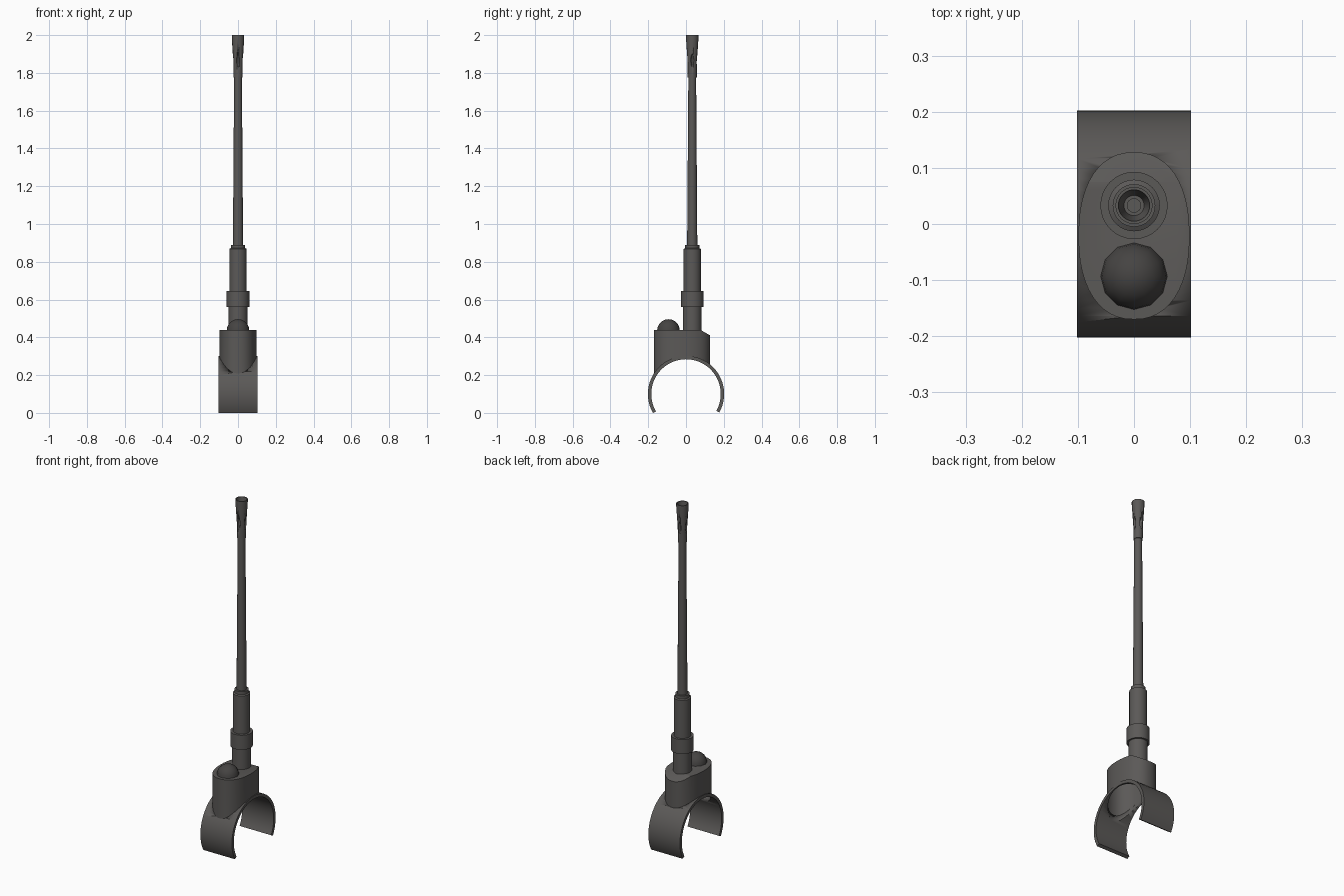
import bpy, bmesh, math
from math import sin, cos, pi, sqrt
from mathutils import Vector

if "Cube" in bpy.data.objects:
    bpy.data.objects.remove(bpy.data.objects["Cube"])

ARC_Z = 0.1       # height of the clamp axis
ROD_Y = 0.033     # position of the rod axis


def material(name, colour):
    m = bpy.data.materials.new(name)
    m.use_nodes = True
    m.diffuse_color = colour
    m.node_tree.nodes["Principled BSDF"].inputs["Base Color"].default_value = colour
    return m


GREY = material("gunmetal grey", (0.105, 0.1, 0.096, 1))
DARK = material("dark grey", (0.06, 0.057, 0.055, 1))


def finish(name, bm, mat=GREY, recalc=True):
    if recalc:
        bmesh.ops.recalc_face_normals(bm, faces=bm.faces)
    me = bpy.data.meshes.new(name)
    bm.to_mesh(me)
    bm.free()
    ob = bpy.data.objects.new(name, me)
    bpy.context.collection.objects.link(ob)
    me.materials.append(mat)
    bpy.ops.object.select_all(action="DESELECT")
    ob.select_set(True)
    bpy.context.view_layer.objects.active = ob
    bpy.ops.object.shade_smooth_by_angle(angle=math.radians(35))
    return ob


def lathe(name, profile, sides=32):
    """Spin (radius, height) points about the rod axis."""
    bm = bmesh.new()
    verts = [bm.verts.new((r, ROD_Y, z)) for r, z in profile]
    edges = [bm.edges.new(pair) for pair in zip(verts, verts[1:])]
    bmesh.ops.spin(bm, geom=verts + edges, cent=(0, ROD_Y, 0), axis=(0, 0, 1),
                   angle=2 * pi, steps=sides)
    bmesh.ops.remove_doubles(bm, verts=bm.verts, dist=1e-5)
    return finish(name, bm)


def oval(scale=1.0, n=48):
    """Rounded outline of the mount, slightly squarer than an ellipse."""
    points = []
    for i in range(n):
        a = 2 * pi * i / n
        c, s = cos(a), sin(a)
        x = 0.099 * math.copysign(abs(c) ** 0.88, c)
        y = 0.149 * math.copysign(abs(s) ** 0.88, s)
        points.append((x * scale, y * scale - 0.021))
    return points


def cut(target, cutter):
    mod = target.modifiers.new("cut", "BOOLEAN")
    mod.operation = "DIFFERENCE"
    mod.solver = "EXACT"
    mod.object = cutter
    cutter.hide_render = True
    cutter.hide_viewport = True


# Clamp: open ring strip with square ends
bm = bmesh.new()
steps = 40
rows = []
for i in range(steps + 1):
    a = math.radians(-29 + 239 * i / steps)
    rows.append([bm.verts.new((x, r * cos(a), ARC_Z + r * sin(a)))
                 for x, r in ((-0.102, 0.202), (0.102, 0.202), (0.102, 0.184), (-0.102, 0.184))])
for a, b in zip(rows, rows[1:]):
    for k in range(4):
        bm.faces.new((a[k], a[k - 1], b[k - 1], b[k]))
bm.faces.new(rows[0])
bm.faces.new(rows[-1])
clamp = finish("clamp", bm)

# Opening in the clamp beneath the hollow mount
bm = bmesh.new()
base = bm.faces.new([bm.verts.new((x, y, 0.15)) for x, y in oval(0.96)])
ext = bmesh.ops.extrude_face_region(bm, geom=[base])
bmesh.ops.translate(bm, vec=(0, 0, 0.25),
                    verts=[v for v in ext["geom"] if isinstance(v, bmesh.types.BMVert)])
cut(clamp, finish("opening_cutter", bm))

# Mount: hollow oval housing whose foot follows the clamp
bm = bmesh.new()
top = [bm.verts.new((x, y, 0.44)) for x, y in oval()]
foot = [bm.verts.new((x, y, ARC_Z + sqrt(0.19 ** 2 - y * y))) for x, y in oval()]
for i in range(len(top)):
    bm.faces.new((foot[i - 1], foot[i], top[i], top[i - 1]))
bm.faces.new(top)
result = bmesh.ops.bisect_plane(bm, geom=bm.verts[:] + bm.edges[:] + bm.faces[:],
                                plane_co=(0, 0.075, 0.44),
                                plane_no=Vector((0, 0.03, 0.053)).normalized(),
                                clear_outer=True)
rim = [e for e in result["geom_cut"] if isinstance(e, bmesh.types.BMEdge)]
bmesh.ops.edgeloop_fill(bm, edges=rim)
finish("mount", bm)

# Dome on the front of the mount
bm = bmesh.new()
bmesh.ops.create_uvsphere(bm, u_segments=12, v_segments=10, radius=0.06)
bmesh.ops.delete(bm, geom=[v for v in bm.verts if v.co.z < -0.01], context="VERTS")
bmesh.ops.translate(bm, verts=bm.verts, vec=(0, -0.093, 0.436))
dome = finish("dome", bm, DARK)

# Stepped sleeve that carries the rod
lathe("sleeve", [(0, 0.41), (0.05, 0.41), (0.05, 0.56), (0.06, 0.56), (0.06, 0.645),
                 (0.046, 0.645), (0.046, 0.868), (0.038, 0.872), (0.038, 0.89), (0, 0.89)])

# Long tapered rod
lathe("rod", [(0, 0.88), (0.027, 0.88), (0.0205, 1.79), (0, 1.79)], 24)

# Flared hollow tip
tip = lathe("flared_tip", [(0, 1.775), (0.024, 1.775), (0.025, 1.86), (0.033, 1.985),
                           (0.033, 2.0), (0.028, 2.0), (0.018, 1.9), (0.012, 1.9),
                           (0.012, 1.8), (0, 1.8)])

# Four rounded slots around the tip
bm = bmesh.new()
for turn in range(4):
    made = bmesh.ops.create_uvsphere(bm, u_segments=12, v_segments=8, radius=1)["verts"]
    a = turn * pi / 2
    for v in made:
        v.co = Vector((v.co.x * 0.008 if turn % 2 else v.co.x * 0.01,
                       v.co.y * 0.01 if turn % 2 else v.co.y * 0.008,
                       v.co.z * 0.035))
        v.co += Vector((0.026 * cos(a), ROD_Y + 0.026 * sin(a), 1.865))
cut(tip, finish("slot_cutter", bm))
